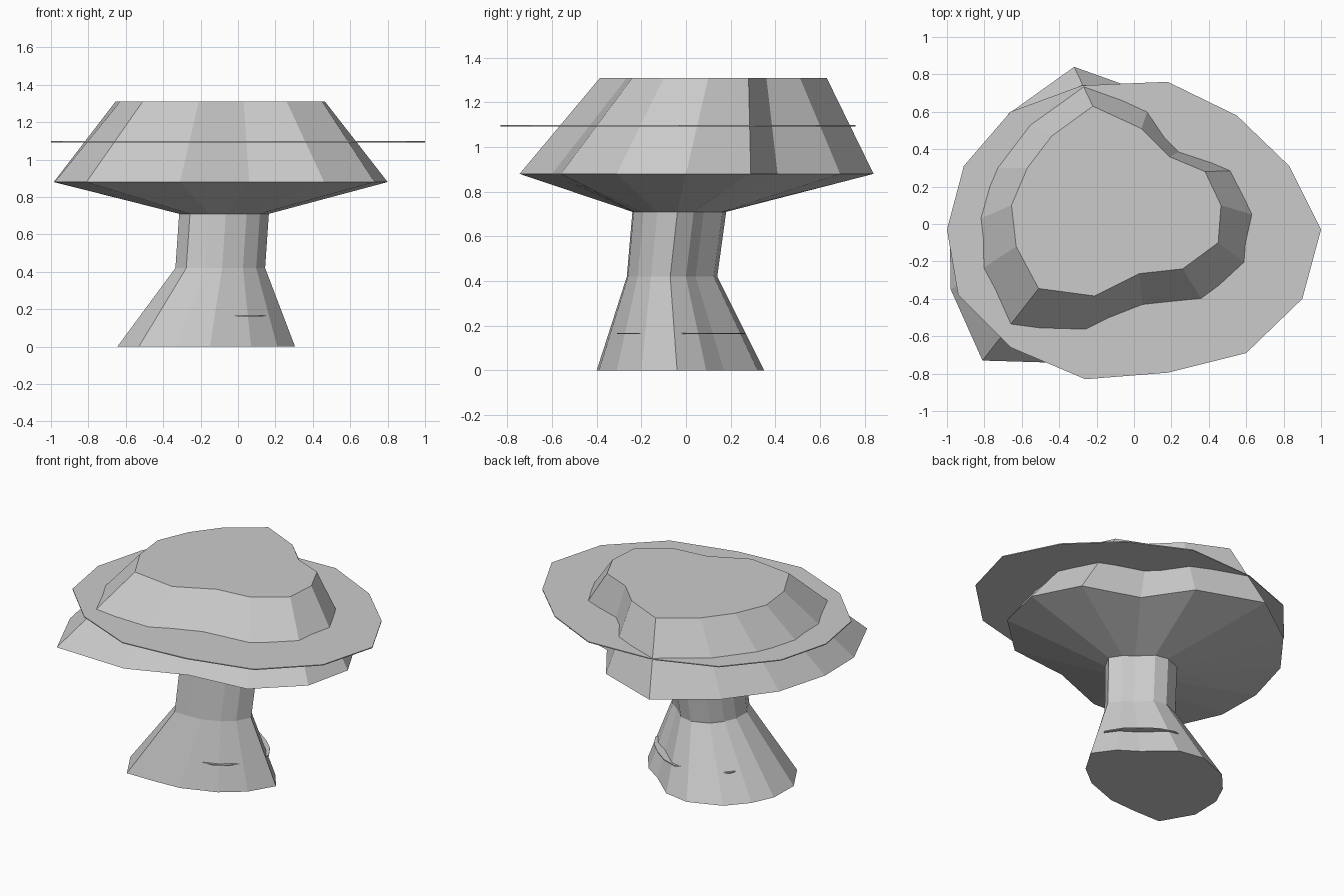
import bpy

if "Cube" in bpy.data.objects:
    bpy.data.objects.remove(bpy.data.objects["Cube"])

# Irregular outlines, counted clockwise from the back
BASE = [(-.25, .35), (-.08, .32), (.09, .17), (.21, .09), (.305, -.04), (.21, -.2), (.07, -.31),
        (-.15, -.39), (-.33, -.40), (-.53, -.40), (-.645, -.2), (-.64, 0), (-.575, .14), (-.46, .27)]
RIM = [(-.32, .84), (.10, .69), (.29, .41), (.65, .29), (.80, 0), (.73, -.31), (.46, -.56),
       (.06, -.60), (-.31, -.745), (-.81, -.73), (-.98, -.35), (-.985, -.04), (-.89, .30), (-.67, .59)]
TOP = [(-.22, .63), (.04, .51), (.19, .36), (.38, .28), (.465, .10), (.45, -.10), (.26, -.24),
       (.03, -.265), (-.21, -.385), (-.51, -.345), (-.63, -.12), (-.655, .10), (-.57, .30), (-.44, .47)]
LEDGE = [(-.28, .74), (-.07, .75), (.18, .76), (.55, .58), (.83, .31), (1, -.03), (.90, -.40), (.60, -.69),
         (.18, -.795), (-.26, -.83), (-.66, -.66), (-.94, -.38), (-1, -.03), (-.91, .31), (-.66, .60)]
SHELF = [(-.10, .265), (0, .23), (.09, .165), (.17, .09), (.225, 0), (.17, -.17), (.11, -.25), (.03, -.30),
         (-.05, -.31), (-.25, -.33), (-.42, -.31), (-.50, -.15), (-.49, 0), (-.43, .16), (-.30, .21)]


def fit(ring, sx, ox, sy, oy):
    """Scale and shift an outline."""
    return [(x * sx + ox, y * sy + oy) for x, y in ring]


def loft(name, layers):
    """Skin a stack of (z, outline) layers and cap both ends."""
    n = len(layers[0][1])
    verts = [(x, y, z) for z, ring in layers for x, y in ring]
    faces = []
    for k in range(len(layers) - 1):
        a, b = k * n, (k + 1) * n
        for i in range(n):
            j = (i + 1) % n
            faces.append((a + j, a + i, b + i, b + j))
    faces.append(tuple(range(n)))
    last = (len(layers) - 1) * n
    faces.append(tuple(reversed(range(last, last + n))))
    mesh = bpy.data.meshes.new(name)
    mesh.from_pydata(verts, [], faces)
    mesh.update()
    obj = bpy.data.objects.new(name, mesh)
    bpy.context.collection.objects.link(obj)
    return obj


# Rock: flared foot, narrow neck, overhanging cap
loft("mushroom_rock", [
    (0, BASE),
    (.42, fit(BASE, .505, -.009, .54, -.049)),
    (.71, fit(BASE, .505, .011, .56, -.016)),
    (.88, RIM),
    (1.31, TOP),
])

# Thin strata slabs
for name, ring, z, t in (("cap_ledge", LEDGE, 1.095, .006), ("foot_shelf", SHELF, .165, .006)):
    loft(name, [(z - t / 2, ring), (z + t / 2, ring)])
